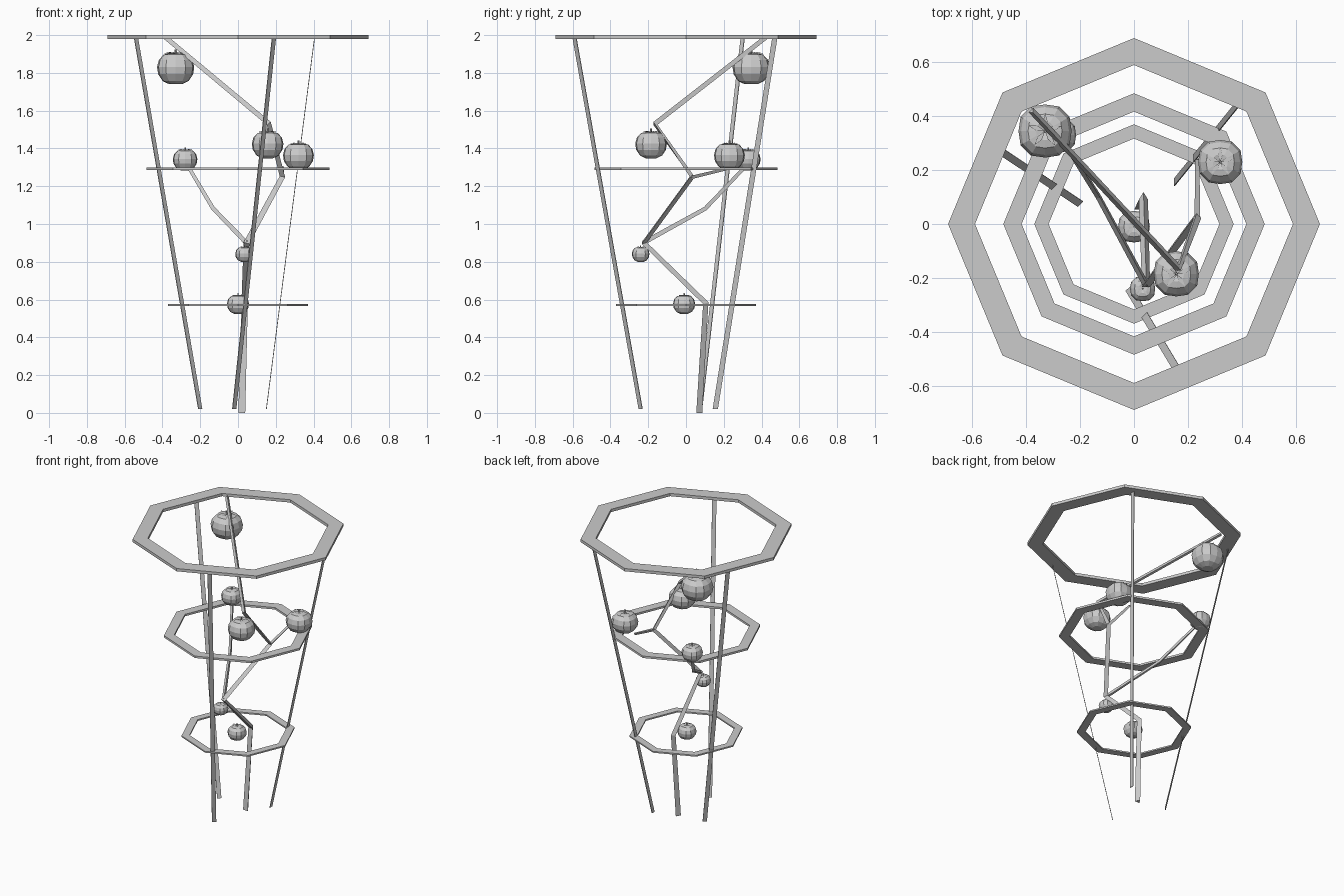
import bpy, bmesh, math
from mathutils import Vector, Matrix

if "Cube" in bpy.data.objects:
    bpy.data.objects.remove(bpy.data.objects["Cube"])


def finish(name, bm):
    bmesh.ops.recalc_face_normals(bm, faces=bm.faces)
    me = bpy.data.meshes.new(name)
    bm.to_mesh(me)
    bm.free()
    ob = bpy.data.objects.new(name, me)
    bpy.context.collection.objects.link(ob)
    return ob


def bridge(bm, a, b):
    n = len(a)
    for i in range(n):
        bm.faces.new((a[i], a[(i + 1) % n], b[(i + 1) % n], b[i]))


# flat octagonal hoop
def hoop(name, outer, inner, z, t):
    bm = bmesh.new()
    loops = []
    for r, h in ((outer, z - t / 2), (outer, z + t / 2), (inner, z + t / 2), (inner, z - t / 2)):
        loops.append([bm.verts.new((r * math.cos(i * math.pi / 4), r * math.sin(i * math.pi / 4), h))
                      for i in range(8)])
    for k in range(4):
        bridge(bm, loops[k], loops[(k + 1) % 4])
    return finish(name, bm)


# thin leaning strip, normal given as a heading in degrees
def strip(name, p, q, heading, width=0.028, t=0.004):
    p, q = Vector(p), Vector(q)
    a = math.radians(heading)
    n = Vector((math.cos(a), math.sin(a), 0))
    w = Vector((-n.y, n.x, 0))
    bm = bmesh.new()
    ends = [[bm.verts.new(c + w * width / 2 * s + n * t / 2 * u)
             for s, u in ((-1, -1), (1, -1), (1, 1), (-1, 1))] for c in (p, q)]
    bridge(bm, *ends)
    for e in ends:
        bm.faces.new(e)
    return finish(name, bm)


# three-sided tube through a few points, tapering to the end
def vine(name, pts, r0, r1):
    pts = [Vector(p) for p in pts]
    bm = bmesh.new()
    rings = []
    for i, p in enumerate(pts):
        d = (pts[min(i + 1, len(pts) - 1)] - pts[max(i - 1, 0)]).normalized()
        if i == 0:
            d = Vector((0, 0, 1)) if p.z < 0.01 else d
        u = (Vector((0, 1, 0)) - d * d.y).normalized()
        v = d.cross(u)
        r = r0 + (r1 - r0) * i / (len(pts) - 1)
        rings.append([bm.verts.new(p + r * (u * math.cos(k * math.tau / 3) + v * math.sin(k * math.tau / 3)))
                      for k in range(3)])
    for a, b in zip(rings, rings[1:]):
        bridge(bm, a, b)
    bm.faces.new(rings[0])
    bm.faces.new(rings[-1])
    return finish(name, bm)


# lobed low-poly fruit with a leafy cap
def tomato(name, x, y, z, r):
    profile = [(0.35, -0.80), (0.70, -0.64), (0.94, -0.30), (1.0, 0.06),
               (0.90, 0.42), (0.64, 0.68), (0.34, 0.74)]
    bm = bmesh.new()
    rings = []
    for pr, pz in profile:
        rings.append([])
        for i in range(12):
            a = i * math.tau / 12
            k = pr * (0.97 + 0.04 * math.cos(4 * (a - math.pi / 4)))
            rings[-1].append(bm.verts.new((k * math.cos(a), k * math.sin(a), pz)))
    for a, b in zip(rings, rings[1:]):
        bridge(bm, a, b)
    for ring, pz in ((rings[0], -0.80), (rings[-1], 0.66)):
        c = bm.verts.new((0, 0, pz))
        for i in range(12):
            bm.faces.new((ring[i], ring[(i + 1) % 12], c))
    bmesh.ops.transform(bm, matrix=Matrix.Translation((x, y, z)) @ Matrix.Scale(r, 4), verts=bm.verts)
    finish(name, bm)

    # cap: five narrow leaves and a stub
    bm = bmesh.new()
    for i in range(5):
        a = i * math.tau / 5 + 0.3
        d = Vector((math.cos(a), math.sin(a), 0))
        s = Vector((-d.y, d.x, 0)) * 0.09
        up = Vector((0, 0, 1))
        v = [bm.verts.new(c) for c in (up * 0.74, d * 0.3 + s + up * 0.8,
                                       d * 0.62 + up * 0.74, d * 0.3 - s + up * 0.8)]
        bm.faces.new(v)
    bmesh.ops.create_cone(bm, cap_ends=True, segments=4, radius1=0.07, radius2=0.05, depth=0.28,
                          matrix=Matrix.Translation((0, 0, 0.80)))
    bmesh.ops.transform(bm, matrix=Matrix.Translation((x, y, z)) @ Matrix.Scale(r, 4), verts=bm.verts)
    finish(name + "_cap", bm)


# cage
hoop("top_hoop", 0.69, 0.59, 1.99, 0.02)
hoop("middle_hoop", 0.485, 0.417, 1.292, 0.014)
hoop("bottom_hoop", 0.37, 0.317, 0.572, 0.01)
strip("left_post", (-0.20, 0.075, 0.02), (-0.54, 0.30, 1.985), 135)
strip("front_post", (-0.02, -0.24, 0.02), (0.19, -0.59, 1.985), -46)
strip("back_post", (0.15, 0.155, 0.02), (0.405, 0.47, 1.985), 0)

# plant
fork = (0.045, -0.225, 0.90)
knee = (0.235, 0.03, 1.25)
vine("main_stem", [(0.02, 0.065, 0), (0.035, 0.10, 0.58), fork, knee,
                   (0.165, -0.165, 1.53), (-0.38, 0.42, 1.985)], 0.021, 0.014)
vine("left_branch", [fork, (-0.13, 0.10, 1.08), (-0.255, 0.30, 1.29)], 0.014, 0.011)
vine("right_branch", [knee, (0.235, 0.24, 1.30)], 0.012, 0.009)

# fruit
for i, f in enumerate([(-0.33, 0.345, 1.825, 0.106), (0.157, -0.185, 1.42, 0.09),
                       (0.32, 0.23, 1.36, 0.088), (-0.28, 0.33, 1.34, 0.07),
                       (0.032, -0.24, 0.84, 0.05), (0.0, -0.01, 0.575, 0.063)]):
    tomato("tomato_%d" % (i + 1), *f)
